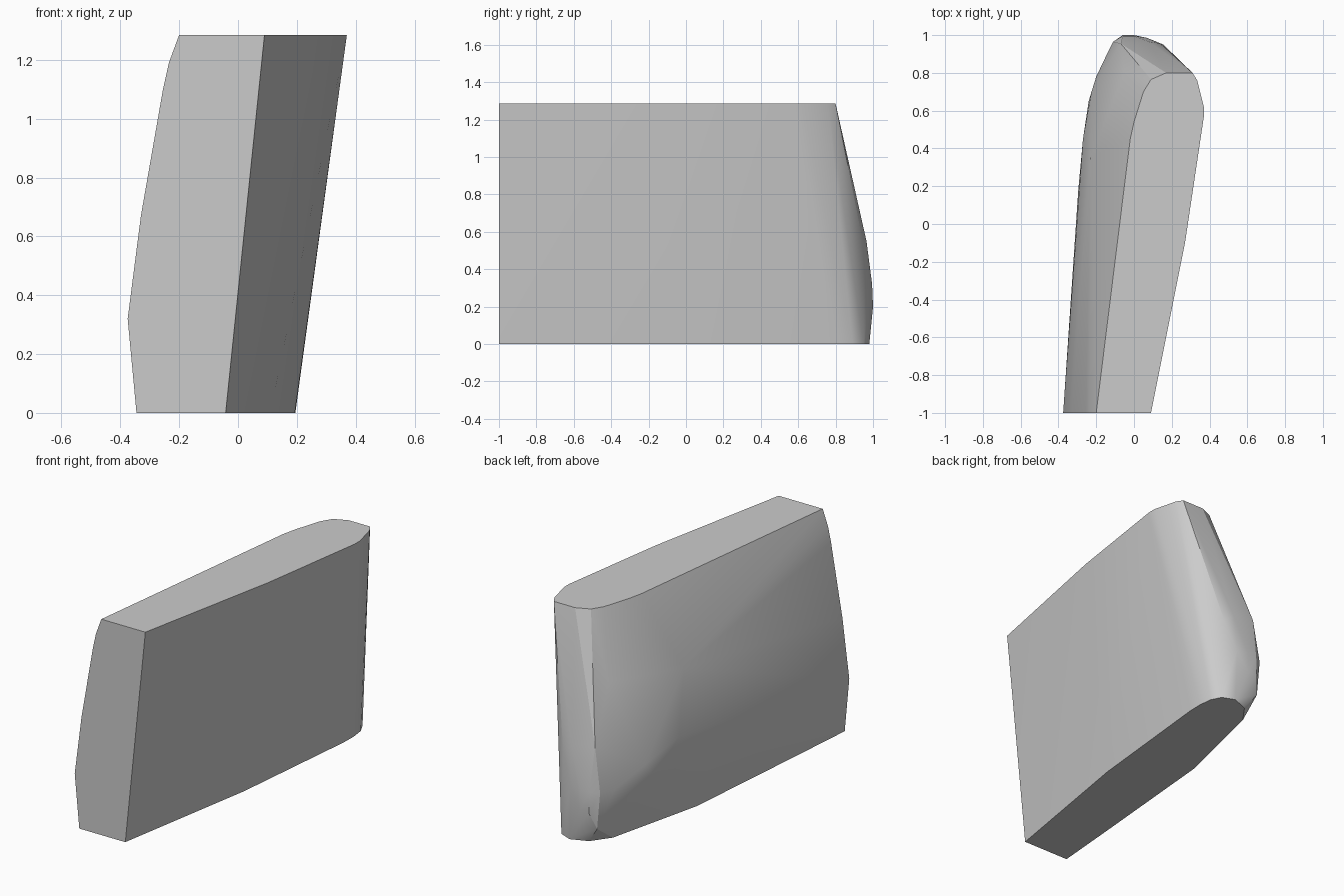
import bpy, bmesh, math

if "Cube" in bpy.data.objects:
    bpy.data.objects.remove(bpy.data.objects["Cube"])

# Cross-section outlines, one per height
TOP = [(-.20, -1), (.09, -1), (.27, -.10), (.37, .57), (.37, .62), (.335, .76), (.31, .80),
       (.17, .80), (.09, .765), (.05, .70), (0, .54), (-.02, .45)]
BASE = [(-.345, -1), (-.042, -1), (.11, -.10), (.193, .72), (.195, .81), (.185, .89), (.155, .95),
        (.08, .98), (-.02, .94), (-.10, .83), (-.24, .24), (-.25, -.15), (-.315, -.63)]
BELLY = [(-.375, -1), (-.295, .18), (-.24, .65), (-.20, .78), (-.15, .885), (-.11, .965),
         (-.06, .995), (0, .995), (.07, .985)]
# Bulged rear and left corner above the belly
BULGE = [(-.33, -1, .67), (-.255, -1, 1.10), (-.235, -1, 1.19),
         (-.27, .45, .50), (-.23, .35, .86), (-.225, .70, .42),
         (-.05, .80, .90), (-.07, .955, .58), (.08, .965, .55), (.14, .955, .50),
         (-.06, 1.0, .20), (0, 1.0, .20), (-.09, .965, .10)]

points = [(x, y, 1.285) for x, y in TOP]
points += [(x, y, 0) for x, y in BASE]
points += [(x, y, .32) for x, y in BELLY] + BULGE

# Solid rounded block wrapped around the outlines
bm = bmesh.new()
for p in points:
    bm.verts.new(p)
bmesh.ops.convex_hull(bm, input=bm.verts)
bmesh.ops.delete(bm, geom=[v for v in bm.verts if not v.link_faces], context='VERTS')
bmesh.ops.dissolve_limit(bm, angle_limit=math.radians(.5), verts=bm.verts, edges=bm.edges)
bmesh.ops.recalc_face_normals(bm, faces=bm.faces)

mesh = bpy.data.meshes.new("leaning_block")
bm.to_mesh(mesh)
bm.free()
block = bpy.data.objects.new("leaning_block", mesh)
bpy.context.collection.objects.link(block)

# Plain grey finish
grey = bpy.data.materials.new("light_grey")
grey.diffuse_color = (.6, .6, .6, 1)
grey.use_nodes = True
grey.node_tree.nodes["Principled BSDF"].inputs["Base Color"].default_value = grey.diffuse_color
mesh.materials.append(grey)

bpy.context.view_layer.objects.active = block
block.select_set(True)
bpy.ops.object.shade_smooth_by_angle(angle=math.radians(20))
